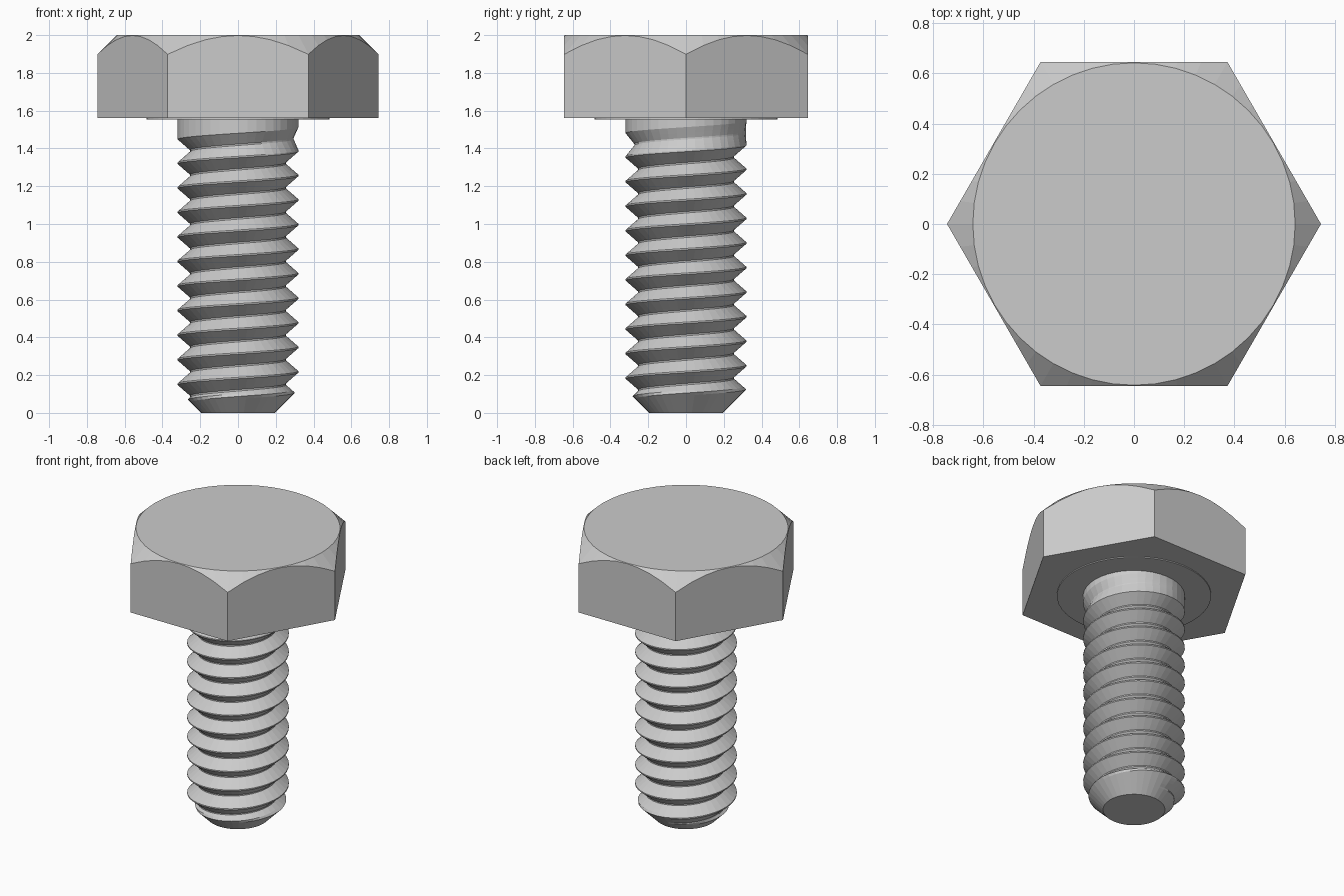
import bpy, bmesh, math

if "Cube" in bpy.data.objects:
    bpy.data.objects.remove(bpy.data.objects["Cube"])

steel = bpy.data.materials.new("grey steel")
steel.diffuse_color = (0.6, 0.6, 0.6, 1)
steel.use_nodes = True
steel.node_tree.nodes["Principled BSDF"].inputs["Base Color"].default_value = steel.diffuse_color


def finish(name, bm):
    bmesh.ops.remove_doubles(bm, verts=bm.verts, dist=1e-5)
    bmesh.ops.dissolve_degenerate(bm, edges=bm.edges, dist=1e-5)
    bmesh.ops.holes_fill(bm, edges=[e for e in bm.edges if e.is_boundary], sides=0)
    bmesh.ops.recalc_face_normals(bm, faces=bm.faces)
    mesh = bpy.data.meshes.new(name)
    bm.to_mesh(mesh)
    bm.free()
    mesh.materials.append(steel)
    obj = bpy.data.objects.new(name, mesh)
    bpy.context.collection.objects.link(obj)
    return obj


def skin(bm, rings, closed):
    """Quads between successive rows of vertices."""
    for lo, hi in zip(rings, rings[1:]):
        n = len(lo)
        for i in range(n if closed else n - 1):
            j = (i + 1) % n
            bm.faces.new((lo[i], lo[j], hi[j], hi[i]))


# Hexagonal head: flat sides trimmed by a 45 degree cone
FLAT, Z0, Z1, SIDES = 0.645, 1.56, 2.0, 48
bm = bmesh.new()
rings = [[], [], []]
for i in range(SIDES):
    a = math.tau * i / SIDES
    r = FLAT / math.cos(a % (math.pi / 3) - math.pi / 6)
    c, s = math.cos(a), math.sin(a)
    rings[0].append(bm.verts.new((r * c, r * s, Z0)))
    rings[1].append(bm.verts.new((r * c, r * s, Z1 - 0.002 - (r - FLAT))))
    rings[2].append(bm.verts.new((0.642 * c, 0.642 * s, Z1)))
skin(bm, rings, True)
finish("hex_head", bm)

# Thin bearing face under the head
bm = bmesh.new()
rings = [[bm.verts.new((0.485 * math.cos(math.tau * i / 48),
                        0.485 * math.sin(math.tau * i / 48), z))
          for i in range(48)] for z in (1.553, 1.565)]
skin(bm, rings, True)
finish("bearing_face", bm)

# Threaded shank: rows follow the helix, radius comes from a V groove
R, DEPTH, PITCH, CREST, COLS, TOP = 0.32, 0.066, 0.13, 0.087, 40, 1.56
FLATW = 0.004    # half width of the crest and root flats


def radius(t, z):
    u = (z - CREST) / PITCH - t
    k = math.floor(u)
    dist = min(u - k, 1 - u + k) * PITCH        # distance to the nearest crest
    groove = (dist - FLATW) / (PITCH / 2 - 2 * FLATW)
    groove = max(0, min(1, groove))
    root_z = CREST + PITCH * (t + k + 0.5)
    fade = max(0, min(1, (1.49 - root_z) / 0.1))  # thread run-out
    return min(R - DEPTH * groove * fade, 0.195 + z)


flank = PITCH / 2 - 2 * FLATW
steps = [-FLATW] + [FLATW + flank * i / 4 for i in range(5)]
steps += [PITCH / 2 + FLATW + flank * i / 4 for i in range(4)]
bm = bmesh.new()
rows = []
for k in range(-3, 14):
    for step in steps:
        row = []
        for i in range(COLS + 1):
            t = i / COLS
            z = max(0, min(TOP, CREST + PITCH * (k + t) + step))
            r = radius(t, z)
            a = math.tau * t
            row.append(bm.verts.new((r * math.cos(a), r * math.sin(a), z)))
        rows.append(row)
skin(bm, rows, False)
finish("threaded_shank", bm)
